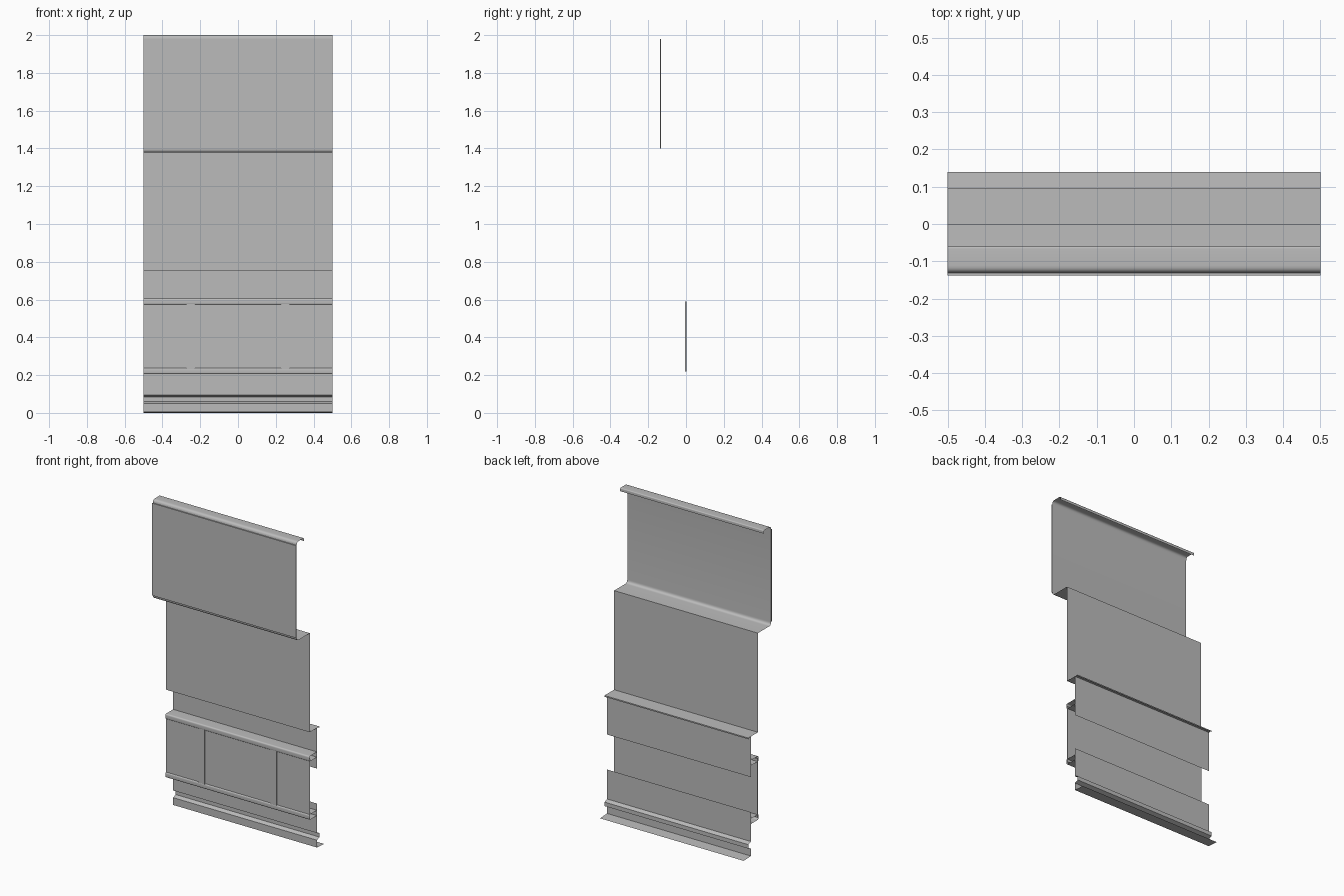
import bpy
import bmesh
from mathutils import Vector

if "Cube" in bpy.data.objects:
    bpy.data.objects.remove(bpy.data.objects["Cube"], do_unlink=True)

HALF = 0.5

metal = bpy.data.materials.new("grey_metal")
metal.use_nodes = True
grey = (0.5, 0.5, 0.5, 1)
metal.diffuse_color = grey
metal.node_tree.nodes["Principled BSDF"].inputs["Base Color"].default_value = grey


def finish(name, bm):
    mesh = bpy.data.meshes.new(name)
    bm.to_mesh(mesh)
    bm.free()
    obj = bpy.data.objects.new(name, mesh)
    bpy.context.collection.objects.link(obj)
    mesh.materials.append(metal)
    bpy.ops.object.select_all(action='DESELECT')
    obj.select_set(True)
    bpy.context.view_layer.objects.active = obj
    bpy.ops.object.shade_smooth_by_angle(angle=0.6)
    return obj


def rounded(points, radius, steps=6):
    """Round every inner corner of an open (y, z) path."""
    pts = [Vector(p) for p in points]
    path = [pts[0]]
    for a, b, c in zip(pts, pts[1:], pts[2:]):
        r = min(radius, (a - b).length / 3, (c - b).length / 3)
        start, end = b + (a - b).normalized() * r, b + (c - b).normalized() * r
        for i in range(steps + 1):
            t = i / steps
            path.append(start * (1 - t) ** 2 + b * 2 * t * (1 - t) + end * t * t)
    return path + [pts[-1]]


def sheet(name, points, radius=0):
    """Fold a thin open sheet along the full width."""
    path = rounded(points, radius) if radius else [Vector(p) for p in points]
    bm = bmesh.new()
    rows = [[bm.verts.new((x, y, z)) for x in (-HALF, HALF)] for y, z in path]
    for (a, b), (c, d) in zip(rows, rows[1:]):
        bm.faces.new((a, b, d, c))
    return finish(name, bm)


def plate(name, x0, x1, y0, y1, z0, z1):
    bm = bmesh.new()
    bmesh.ops.create_cube(bm, size=1)
    for v in bm.verts:
        v.co = ((x0 + x1) / 2 + v.co.x * (x1 - x0),
                (y0 + y1) / 2 + v.co.y * (y1 - y0),
                (z0 + z1) / 2 + v.co.z * (z1 - z0))
    return finish(name, bm)


# Upper cladding with hooked top edge and ledge underneath
sheet("upper_cladding", [(-0.06, 1.98), (-0.06, 2), (-0.131, 2),
                         (-0.131, 1.378), (0, 1.378)], 0.02)
plate("upper_face_plate", -HALF, HALF, -0.138, -0.132, 1.4, 1.98)

# Middle cladding, stepping back at its lower edge
sheet("middle_cladding", [(0, 1.378), (0, 0.755), (0.095, 0.755), (0.095, 0.747)])

# Back wall strips above and below the opening
sheet("back_strip", [(0.07, 0.755), (0.07, 0.5)])
sheet("base_wall", [(0.07, 0.28), (0.07, 0.095), (0.095, 0.085), (0.095, 0.06),
                    (0.07, 0.05), (0.07, 0.004), (0.14, 0)])

# Rails holding the infill panel
for name, low, high in (("top_rail", 0.572, 0.605), ("bottom_rail", 0.205, 0.238)):
    sheet(name, [(0.07, high), (-0.006, high), (-0.006, low), (0.07, low)], 0.01)

# Infill panel with two flat uprights
plate("infill_panel", -HALF, HALF, 0, 0.003, 0.22, 0.59)
for side, x in (("right", -0.25), ("left", 0.25)):
    plate(side + "_upright", x - 0.022, x + 0.022, -0.005, 0, 0.22, 0.59)
